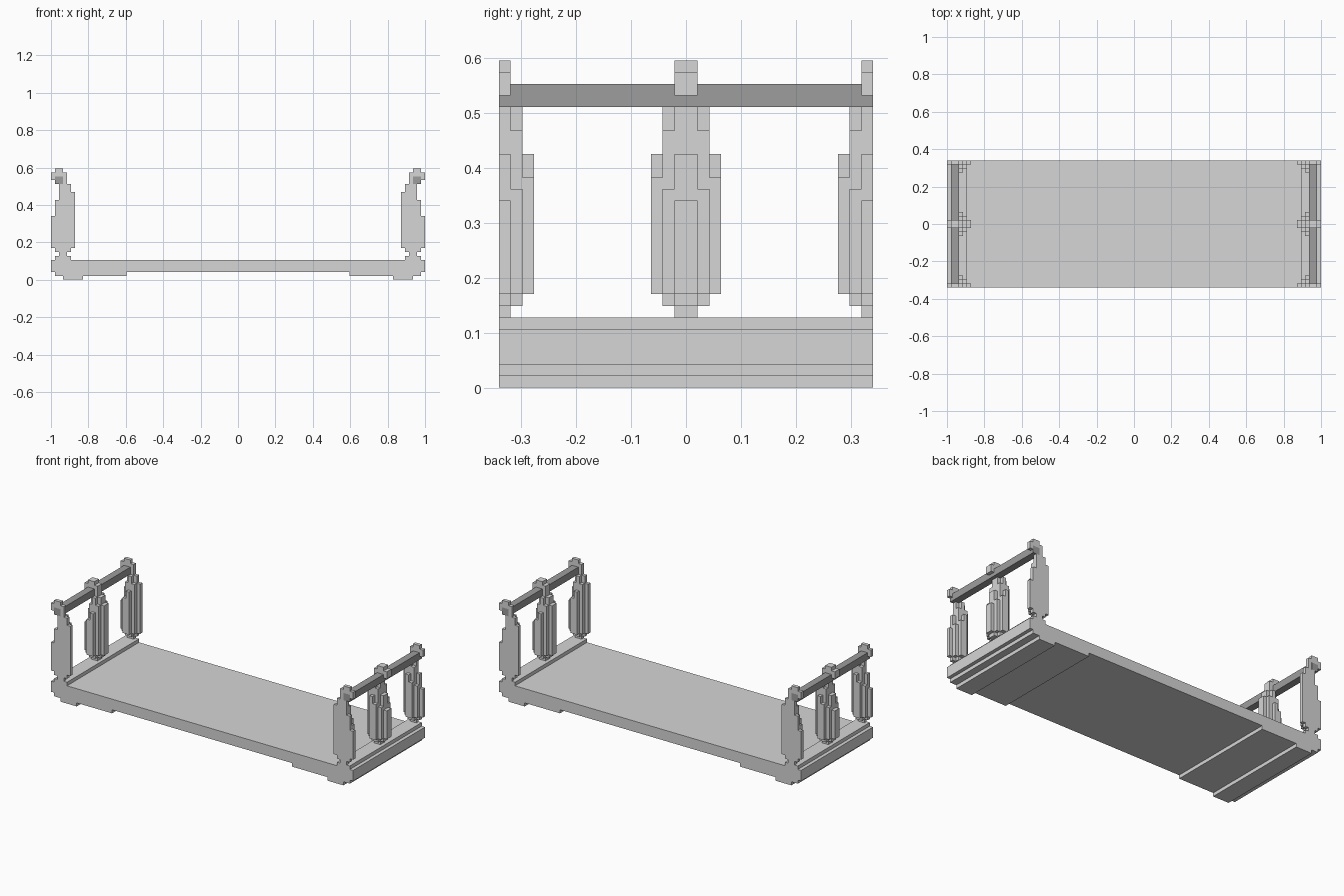
import bpy, bmesh

cube = bpy.data.objects.get("Cube")
if cube:
    bpy.data.objects.remove(cube, do_unlink=True)

V = 2 / 94          # block size
HALF_DEPTH = 16 * V


def make_material(name, value):
    mat = bpy.data.materials.new(name)
    mat.use_nodes = True
    color = (value, value, value, 1)
    mat.diffuse_color = color
    mat.node_tree.nodes["Principled BSDF"].inputs["Base Color"].default_value = color
    return mat


stone = make_material("light grey stone", 0.67)
rail_grey = make_material("mid grey rail", 0.34)


def prism(bm, points, offset):
    """Extrude a closed 3D outline along an offset vector."""
    face = bm.faces.new([bm.verts.new(p) for p in points])
    ext = bmesh.ops.extrude_face_region(bm, geom=[face])
    verts = [g for g in ext["geom"] if isinstance(g, bmesh.types.BMVert)]
    bmesh.ops.translate(bm, verts=verts, vec=offset)


def finish(bm, name, mat):
    bmesh.ops.recalc_face_normals(bm, faces=bm.faces)
    mesh = bpy.data.meshes.new(name)
    bm.to_mesh(mesh)
    bm.free()
    obj = bpy.data.objects.new(name, mesh)
    bpy.context.collection.objects.link(obj)
    mesh.materials.append(mat)


# Deck: stepped front profile in blocks, mirrored and extruded through the depth
half = [(28, 2), (28, 1), (39, 1), (39, 0), (44, 0), (44, 1), (46, 1), (46, 2),
        (47, 2), (47, 5), (46, 5), (46, 6), (42, 6), (42, 5)]
outline = half + [(-x, z) for x, z in reversed(half)]
bm = bmesh.new()
prism(bm, [(x * V, -HALF_DEPTH, z * V) for x, z in outline], (0, 2 * HALF_DEPTH, 0))
finish(bm, "deck", stone)

# Post slabs from outside to inside: (x0, x1, nested steps of (half width, bottom, top))
SLABS = [
    (46, 47, [(1, 8, 16)]),
    (45, 46, [(1, 7, 20), (2, 8, 17)]),
    (44, 45, [(1, 6, 25), (2, 7, 22), (3, 8, 18)]),
    (43, 44, [(1, 6, 25), (2, 7, 24), (3, 8, 20)]),
    (42, 43, [(1, 7, 24), (2, 8, 22)]),
    (41, 42, [(1, 8, 22)]),
    (43, 47, [(1, 25, 27)]),   # cap
    (44, 46, [(1, 27, 28)]),   # cap knob
]


def step_chain(steps):
    """One side of a slab outline, from bottom to top."""
    chain = []
    for i, (w, z0, _) in enumerate(steps):
        if i:
            chain.append((steps[i - 1][0], z0))
        chain.append((w, z0))
    for i in range(len(steps) - 1, -1, -1):
        w, _, z1 = steps[i]
        chain.append((w, z1))
        if i:
            chain.append((steps[i - 1][0], z1))
    return chain


def post(name, side, y, cut):
    """cut = 0 for a whole post, +1/-1 for a half post growing that way in y."""
    bm = bmesh.new()
    for x0, x1, steps in SLABS:
        chain = step_chain(steps)
        if cut:
            pts = [(0, chain[0][1])] + [(cut * w, z) for w, z in chain] + [(0, chain[-1][1])]
        else:
            pts = chain + [(-w, z) for w, z in reversed(chain)]
        prism(bm, [(side * x0 * V, y + w * V, z * V) for w, z in pts],
              (side * (x1 - x0) * V, 0, 0))
    finish(bm, name, stone)


for side, label in ((1, "left"), (-1, "right")):
    post(label + "_front_post", side, -HALF_DEPTH, 1)
    post(label + "_middle_post", side, 0, 0)
    post(label + "_back_post", side, HALF_DEPTH, -1)

    # Handrail running through the posts, its ends just showing on the end faces
    bm = bmesh.new()
    end = HALF_DEPTH + 0.0003
    square = [(44, 24), (46, 24), (46, 26), (44, 26)]
    prism(bm, [(side * x * V, -end, z * V) for x, z in square], (0, 2 * end, 0))
    finish(bm, label + "_handrail", rail_grey)
